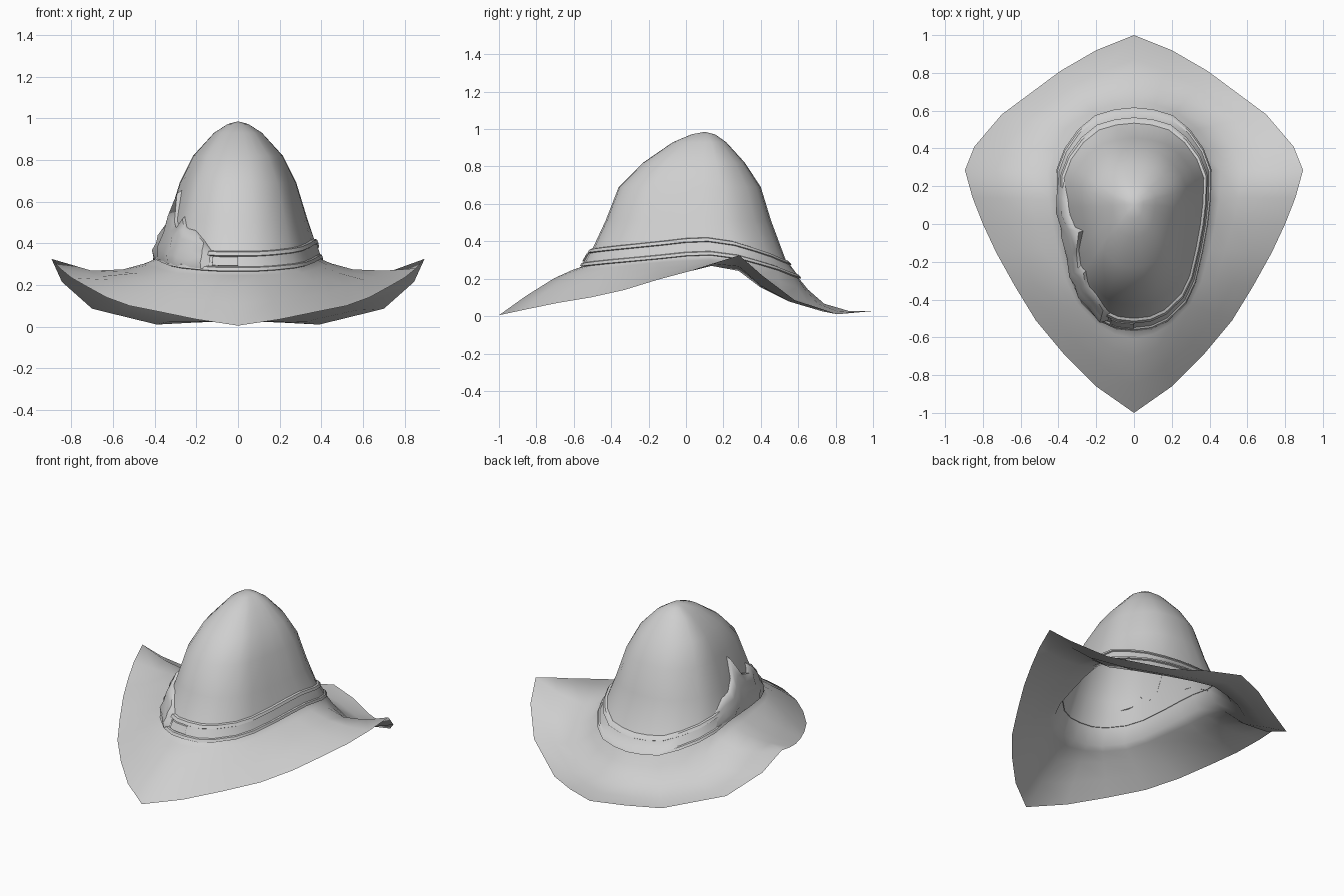
import bpy, bmesh, math
from mathutils import Vector

if "Cube" in bpy.data.objects:
    bpy.data.objects.remove(bpy.data.objects["Cube"])

felt = bpy.data.materials.new("grey felt")
felt.diffuse_color = (0.62, 0.62, 0.62, 1)
felt.use_nodes = True
felt.node_tree.nodes["Principled BSDF"].inputs["Base Color"].default_value = felt.diffuse_color

# Half outlines from front to back: brim edge, crown base, and brim sag
EDGE = [(0, -1, .005), (.2, -.86, .035), (.37, -.69, .07), (.52, -.51, .1), (.63, -.33, .14),
        (.73, -.15, .195), (.8, 0, .235), (.855, .14, .28), (.895, .285, .325),
        (.845, .41, .215), (.7, .58, .086), (.39, .81, .01), (.2, .92, .02), (0, 1, .027)]
BASE = [(0, -.555, .265), (.09, -.545, .265), (.175, -.505, .27), (.27, -.41, .28), (.32, -.3, .29),
        (.355, -.14, .305), (.38, 0, .32), (.395, .13, .325), (.4, .28, .305),
        (.36, .39, .275), (.29, .49, .245), (.2, .565, .215), (.1, .595, .205), (0, .605, .2)]
SAG = [.025, .02, .01, 0, 0, -.01, -.03, -.035, -.07, -.1, -.08, -.07, -.075, -.075]
# Crown levels: height, front y, back y, half width
LEVELS = [(0, -.5, .535, .37), (.51, -.43, .455, .335), (.69, -.36, .4, .28),
          (.82, -.23, .315, .215), (.93, -.07, .215, .115), (.972, .03, .155, .05)]
LAST = len(BASE) - 1


def crown_rings():
    rings = [[Vector(p) for p in BASE]]
    for k, (z, front, back, width) in enumerate(LEVELS):
        ring = []
        for x, y, bz in BASE:
            t = (y + .555) / 1.16
            height = bz + .095 if k == 0 else z
            ring.append(Vector((x / .4 * width, front + t * (back - front), height)))
        rings.append(ring)
    return rings


CROWN = crown_rings()


def on_crown(u, level, offset=0.0):
    """Point on the right half of the crown, pushed outward."""
    i, k = min(int(u), LAST - 1), min(int(level), len(CROWN) - 2)
    a, b = u - i, level - k
    p = CROWN[k][i].lerp(CROWN[k][i + 1], a).lerp(CROWN[k + 1][i].lerp(CROWN[k + 1][i + 1], a), b)
    out = Vector((p.x, p.y - .05, 0)).normalized()
    return p + out * offset


def full(half):
    """Close a half outline into a ring by mirroring across x."""
    return list(half) + [Vector((-p[0], p[1], p[2])) for p in half[-2:0:-1]]


def loft(name, rows, closed=True, tip=None, angle=60):
    bm = bmesh.new()
    grid = [[bm.verts.new(p) for p in row] for row in rows]
    n = len(grid[0])
    for a, b in zip(grid, grid[1:]):
        for j in range(n if closed else n - 1):
            q = (j + 1) % n
            bm.faces.new((a[j], a[q], b[q], b[j]))
    if tip:
        top = bm.verts.new(tip)
        for j in range(n):
            bm.faces.new((grid[-1][j], grid[-1][(j + 1) % n], top))
    mesh = bpy.data.meshes.new(name)
    bm.to_mesh(mesh)
    bm.free()
    mesh.materials.append(felt)
    ob = bpy.data.objects.new(name, mesh)
    bpy.context.collection.objects.link(ob)
    bpy.ops.object.select_all(action='DESELECT')
    bpy.context.view_layer.objects.active = ob
    ob.select_set(True)
    bpy.ops.object.shade_smooth_by_angle(angle=math.radians(angle))
    return ob


# Brim and hollow crown in one sheet
brim = []
for t, w in ((0, 0), (.33, .75), (.66, 1), (.88, .5)):
    brim.append([Vector(e).lerp(Vector(b), t) + Vector((0, 0, s * w))
                 for e, b, s in zip(EDGE, BASE, SAG)])
loft("hat_body", [full(r) for r in brim + CROWN], tip=(0, .1, .985))

# Hat band with raised trims along both edges
trim = [(0, 0), (.03, .014), (.2, .014), (.24, .006), (.76, .006), (.8, .015), (.98, .013), (1.02, -.003)]
loft("hat_band", [full([on_crown(i, s, o) for i in range(LAST + 1)]) for s, o in trim], angle=35)


def left(p):
    return Vector((-p.x, p.y, p.z))


# Overlapping band end at the front left
us = [1.45, 1.4, 1, .5, 0]
tab = [(.28, .005), (.3, .016), (.74, .016), (.76, .005)]
loft("band_end", [[left(on_crown(u, s, 0 if j == 0 else o)) for j, u in enumerate(us)]
                  for s, o in tab][::-1], closed=False, angle=35)

# Draped cloth ornament on the left side, with a jagged top: position and top level
drape = [(1.5, .95), (2.0, 1.3), (2.6, 1.65), (3.3, 1.75), (3.8, 2.1), (4.2, 1.75),
         (4.8, 2.0), (5.6, 2.8), (5.9, 2.1), (6.5, 1.6), (7.2, 1.5), (8.0, .9)]
rows = []
for f, o in ((0, .016), (.25, .034), (.5, .026), (.75, .03), (.97, .018), (1, 0)):
    row = []
    for j, (u, top) in enumerate(drape):
        fold = o * (1.15 if j % 2 else .8)
        row.append(left(on_crown(u, .1 + f * (top - .1), 0 if j in (0, len(drape) - 1) else fold)))
    rows.append(row)
loft("side_drape", rows[::-1], closed=False, angle=45)
